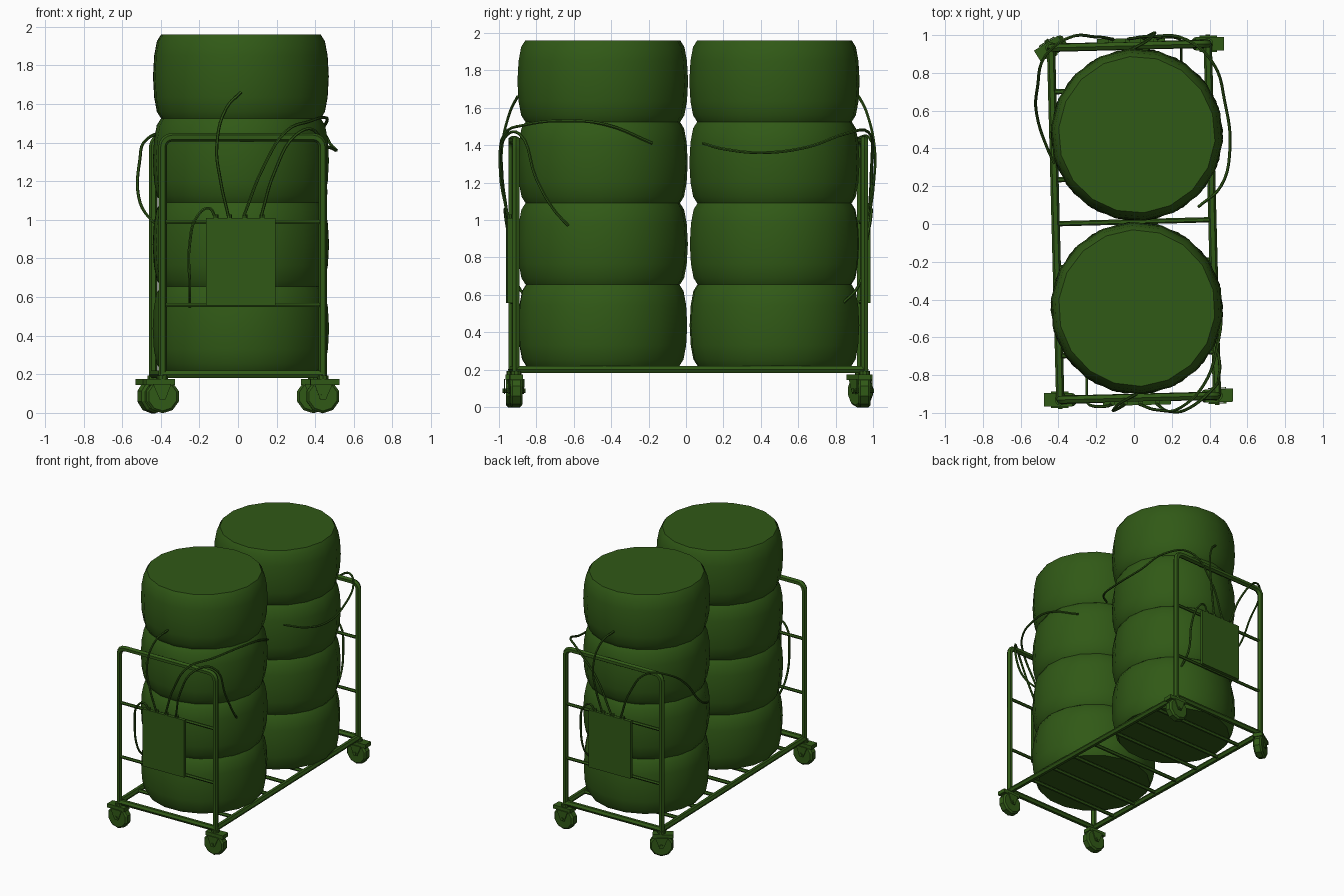
import bpy, bmesh, math, random
from mathutils import Vector, Matrix

if "Cube" in bpy.data.objects:
    bpy.data.objects.remove(bpy.data.objects["Cube"])

random.seed(4)
green = bpy.data.materials.new("green")
green.diffuse_color = (0.03, 0.1, 0.008, 1)
green.use_nodes = True
green.node_tree.nodes["Principled BSDF"].inputs["Base Color"].default_value = green.diffuse_color

# the whole cart sits slightly turned about z
CART = Matrix.Translation((0, 0.012, 0)) @ Matrix.Rotation(math.radians(1.5), 4, 'Z')
HX, HY, RAIL_Z = 0.415, 0.932, 0.2


def W(x, y, z):
    return CART @ Vector((x, y, z))


def activate(ob):
    bpy.ops.object.select_all(action='DESELECT')
    ob.select_set(True)
    bpy.context.view_layer.objects.active = ob


def finish(ob, smooth=True):
    ob.data.materials.clear()
    ob.data.materials.append(green)
    activate(ob)
    if smooth:
        bpy.ops.object.shade_smooth_by_angle(angle=math.radians(40))
    return ob


def mesh_object(name, bm, matrix=None, smooth=True):
    bmesh.ops.recalc_face_normals(bm, faces=bm.faces)
    me = bpy.data.meshes.new(name)
    bm.to_mesh(me)
    bm.free()
    ob = bpy.data.objects.new(name, me)
    bpy.context.collection.objects.link(ob)
    if matrix:
        ob.matrix_world = matrix
    return finish(ob, smooth)


def tube(name, points, radius, smooth_path=False, res=1):
    cu = bpy.data.curves.new(name, 'CURVE')
    cu.dimensions = '3D'
    cu.bevel_depth, cu.bevel_resolution = radius, res
    cu.use_fill_caps = True
    cu.resolution_u = 5
    if smooth_path:
        sp = cu.splines.new('BEZIER')
        sp.bezier_points.add(len(points) - 1)
        for bp, p in zip(sp.bezier_points, points):
            bp.co = p
            bp.handle_left_type = bp.handle_right_type = 'AUTO'
    else:
        sp = cu.splines.new('POLY')
        sp.points.add(len(points) - 1)
        for pt, p in zip(sp.points, points):
            pt.co = (*p, 1)
    ob = bpy.data.objects.new(name, cu)
    bpy.context.collection.objects.link(ob)
    activate(ob)
    bpy.ops.object.convert(target='MESH')
    return finish(bpy.context.object)


def add_box(bm, size, centre):
    bmesh.ops.create_cube(bm, size=1, matrix=Matrix.Translation(centre) @ Matrix.Diagonal((*size, 1)))


def add_cyl(bm, r, depth, centre, sides, rot=Matrix()):
    bmesh.ops.create_cone(bm, cap_ends=True, segments=sides, radius1=r, radius2=r, depth=depth,
                          matrix=Matrix.Translation(centre) @ rot)


# bulging drums: two stacks of four, lathed from a profile
PROFILE = [(0.415, 0.0), (0.437, 0.035), (0.451, 0.11), (0.457, 0.217),
           (0.451, 0.325), (0.437, 0.4), (0.415, 0.435)]


def drum(name, x, y, z, sides=18):
    bm = bmesh.new()
    rings = [[bm.verts.new((r * math.cos(2 * math.pi * i / sides), r * math.sin(2 * math.pi * i / sides), h))
              for i in range(sides)] for r, h in PROFILE]
    for a, b in zip(rings, rings[1:]):
        for i in range(sides):
            j = (i + 1) % sides
            bm.faces.new((a[i], a[j], b[j], b[i]))
    bm.faces.new(rings[0])
    bm.faces.new(rings[-1])
    mesh_object(name, bm, Matrix.Translation((x, y, z)) @ Matrix.Rotation(random.random() * 6, 4, 'Z'))


for stack, cy in (("front", -0.445), ("rear", 0.473)):
    for k in range(4):
        drum(f"{stack}_drum_{k + 1}", 0.015, cy, 0.22 + 0.435 * k)

# base frame rails and floor slats
for s, side in ((-1, "left"), (1, "right")):
    tube(f"{side}_base_rail", [W(s * HX, -HY, RAIL_Z), W(s * HX, HY, RAIL_Z)], 0.022)
for k in range(1, 8):
    y = -HY + 2 * HY * k / 8
    tube(f"floor_slat_{k}", [W(-HX, y, RAIL_Z), W(HX, y, RAIL_Z)], 0.014)

# end hoops with rounded top corners, cross bars and control boxes
TOP, R = 1.428, 0.05
for s, end in ((-1, "front"), (1, "rear")):
    y = s * HY
    arc = [(HX - R + R * math.cos(a), TOP - R + R * math.sin(a))
           for a in (math.radians(d) for d in (0, 22, 45, 68, 90))]
    path = [(HX, 0.175)] + arc
    path += [(-x, z) for x, z in reversed(path)]
    tube(f"{end}_hoop", [W(x, y, z) for x, z in path], 0.022)
    tube(f"{end}_base_bar", [W(-HX, y, RAIL_Z), W(HX, y, RAIL_Z)], 0.022)
    for z, lab in ((0.56, "lower"), (0.99, "upper")):
        tube(f"{end}_{lab}_bar", [W(-HX, y, z), W(HX, y, z)], 0.012)
    bm = bmesh.new()
    add_box(bm, (0.36, 0.026, 0.455), (s * 0.01, s * 0.958, 0.783))
    for cx in (-0.13, -0.06, 0.02, 0.11):
        add_cyl(bm, 0.013, 0.02, (-s * (cx - 0.01), s * 0.958, 1.018), 8)
    mesh_object(f"{end}_control_box", bm, CART, smooth=False)

# swivel casters
LAY = Matrix.Rotation(math.pi / 2, 4, 'X')
for sx, sy, turn, name in ((-1, -1, 180, "front_left"), (1, -1, 2, "front_right"),
                           (-1, 1, 212, "rear_left"), (1, 1, 0, "rear_right")):
    m = Matrix.Translation(W(sx * HX, sy * HY, 0)) @ Matrix.Rotation(math.radians(turn), 4, 'Z')
    bm = bmesh.new()
    add_box(bm, (0.15, 0.07, 0.03), (0.01, 0, 0.16))
    for s in (-1, 1):
        # tapered fork arms
        arm = [(-0.045, 0.15), (0.05, 0.15), (0.015, 0.07), (-0.015, 0.07)]
        a = [bm.verts.new((x, s * 0.036, z)) for x, z in arm]
        b = [bm.verts.new((x, s * 0.043, z)) for x, z in arm]
        bm.faces.new(a)
        bm.faces.new(b)
        for i in range(4):
            j = (i + 1) % 4
            bm.faces.new((a[i], a[j], b[j], b[i]))
    add_cyl(bm, 0.012, 0.1, (0, 0, 0.088), 8, LAY)
    add_cyl(bm, 0.03, 0.03, (0, 0, 0.178), 10)
    mesh_object(f"{name}_caster_fork", bm, m, smooth=False)
    bm = bmesh.new()
    add_cyl(bm, 0.088, 0.066, (0, 0, 0.086), 10, LAY)
    bmesh.ops.bevel(bm, geom=[e for e in bm.edges if abs(e.verts[0].co.y - e.verts[1].co.y) < 1e-4],
                    offset=0.012, segments=1, affect='EDGES')
    mesh_object(f"{name}_caster_wheel", bm, m, smooth=False)

# cables plugged into the box tops
low = [(-0.12, -0.957, 1.02), (-0.15, -0.965, 1.06), (-0.21, -0.965, 1.02), (-0.25, -0.94, 0.88),
       (-0.25, -0.9, 0.65), (-0.25, -0.81, 0.55)]
high = [(-0.05, -0.957, 1.02), (-0.09, -0.98, 1.2), (-0.11, -0.985, 1.38), (-0.06, -0.94, 1.58),
        (0.015, -0.9, 1.66)]
front_paths = {
    "low": low, "high": high,
    "side_upper": [(0.03, -0.955, 1.02), (0.13, -0.985, 1.27), (0.25, -0.97, 1.46), (0.37, -0.85, 1.51),
                   (0.44, -0.65, 1.53), (0.46, -0.43, 1.51), (0.39, -0.18, 1.41)],
    "side_lower": [(0.12, -0.953, 1.02), (0.19, -0.993, 1.25), (0.3, -0.97, 1.44), (0.4, -0.89, 1.46),
                   (0.45, -0.8, 1.22), (0.45, -0.71, 1.06), (0.43, -0.63, 0.97)]}
rear_paths = {
    "low": [(-x, 0.024 - y, z) for x, y, z in low],
    "high": [(-x, 0.024 - y, z) for x, y, z in high],
    "side_upper": [(-0.03, 0.98, 1.02), (0.1, 0.993, 1.3), (0.28, 0.975, 1.47), (0.42, 0.85, 1.46),
                   (0.48, 0.65, 1.39), (0.508, 0.4, 1.36), (0.46, 0.2, 1.38), (0.34, 0.09, 1.41)],
    "side_lower": [(-0.11, 0.978, 1.02), (-0.2, 0.99, 1.25), (-0.36, 0.98, 1.44), (-0.47, 0.89, 1.42),
                   (-0.51, 0.73, 1.3), (-0.515, 0.58, 1.12), (-0.45, 0.38, 1.0), (-0.42, 0.32, 0.98)]}
for end, paths in (("front", front_paths), ("rear", rear_paths)):
    for lab, pts in paths.items():
        tube(f"{end}_{lab}_cable", pts, 0.008, smooth_path=True)
